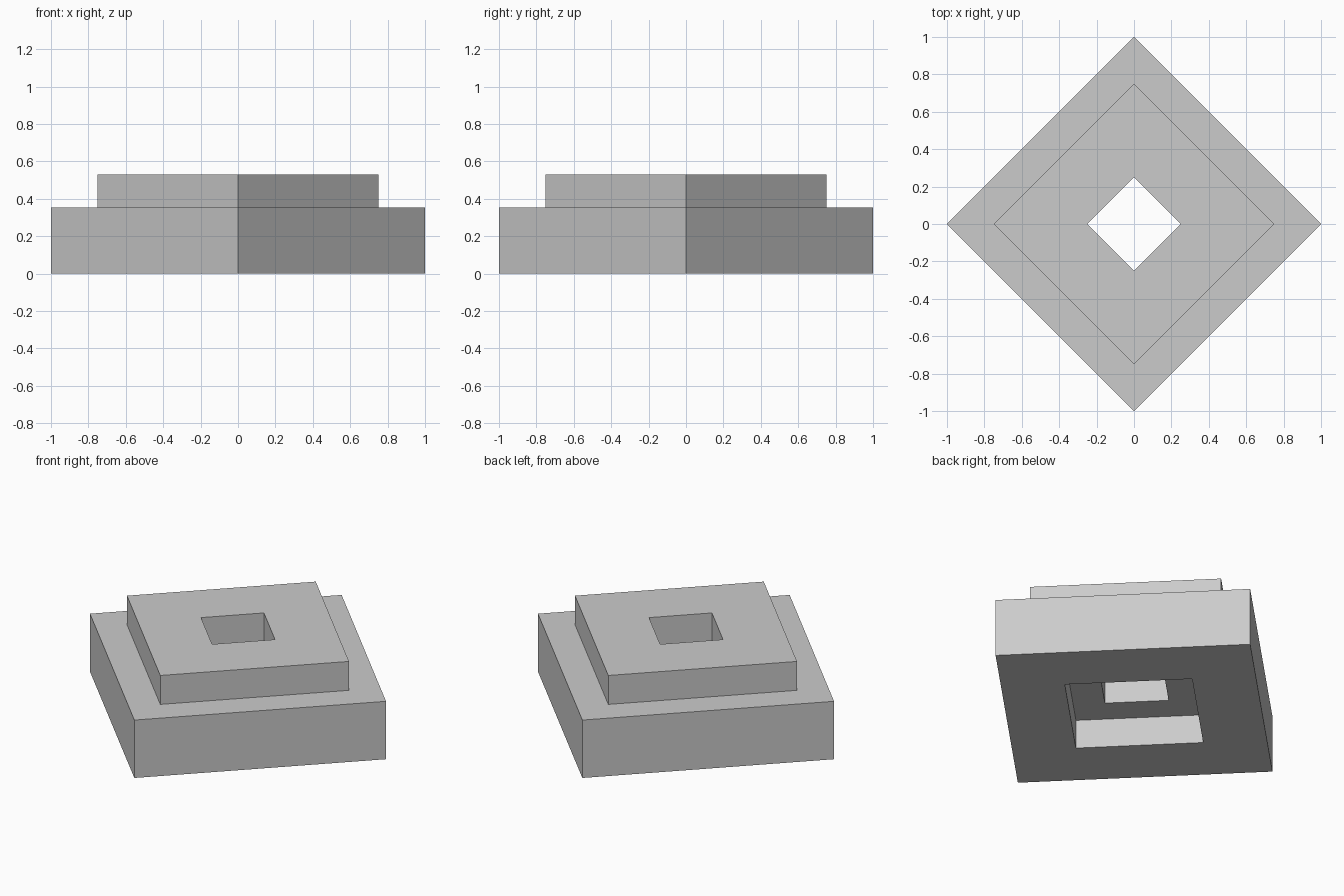
import bpy, bmesh, math

if "Cube" in bpy.data.objects:
    bpy.data.objects.remove(bpy.data.objects["Cube"])

grey = bpy.data.materials.new("light_grey")
grey.diffuse_color = (0.6, 0.6, 0.6, 1)
grey.use_nodes = True
grey.node_tree.nodes["Principled BSDF"].inputs["Base Color"].default_value = grey.diffuse_color

# Closed cross-section (corner radius, height): plinth, step, through hole, recess below
U = math.sqrt(2) / 8
profile = [(0.5, 0), (1, 0), (1, 2 * U), (0.75, 2 * U),
           (0.75, 3 * U), (0.25, 3 * U), (0.25, U), (0.5, U)]

# Sweep the section around z in four corners, giving a square block on its point
bm = bmesh.new()
rings = []
for k in range(4):
    a = k * math.pi / 2
    rings.append([bm.verts.new((r * math.cos(a), r * math.sin(a), z)) for r, z in profile])
n = len(profile)
for k in range(4):
    p, q = rings[k], rings[(k + 1) % 4]
    for i in range(n):
        j = (i + 1) % n
        bm.faces.new((p[i], q[i], q[j], p[j]))
bmesh.ops.recalc_face_normals(bm, faces=bm.faces)

mesh = bpy.data.meshes.new("stepped_block")
bm.to_mesh(mesh)
bm.free()
mesh.materials.append(grey)
block = bpy.data.objects.new("stepped_block", mesh)
bpy.context.collection.objects.link(block)
